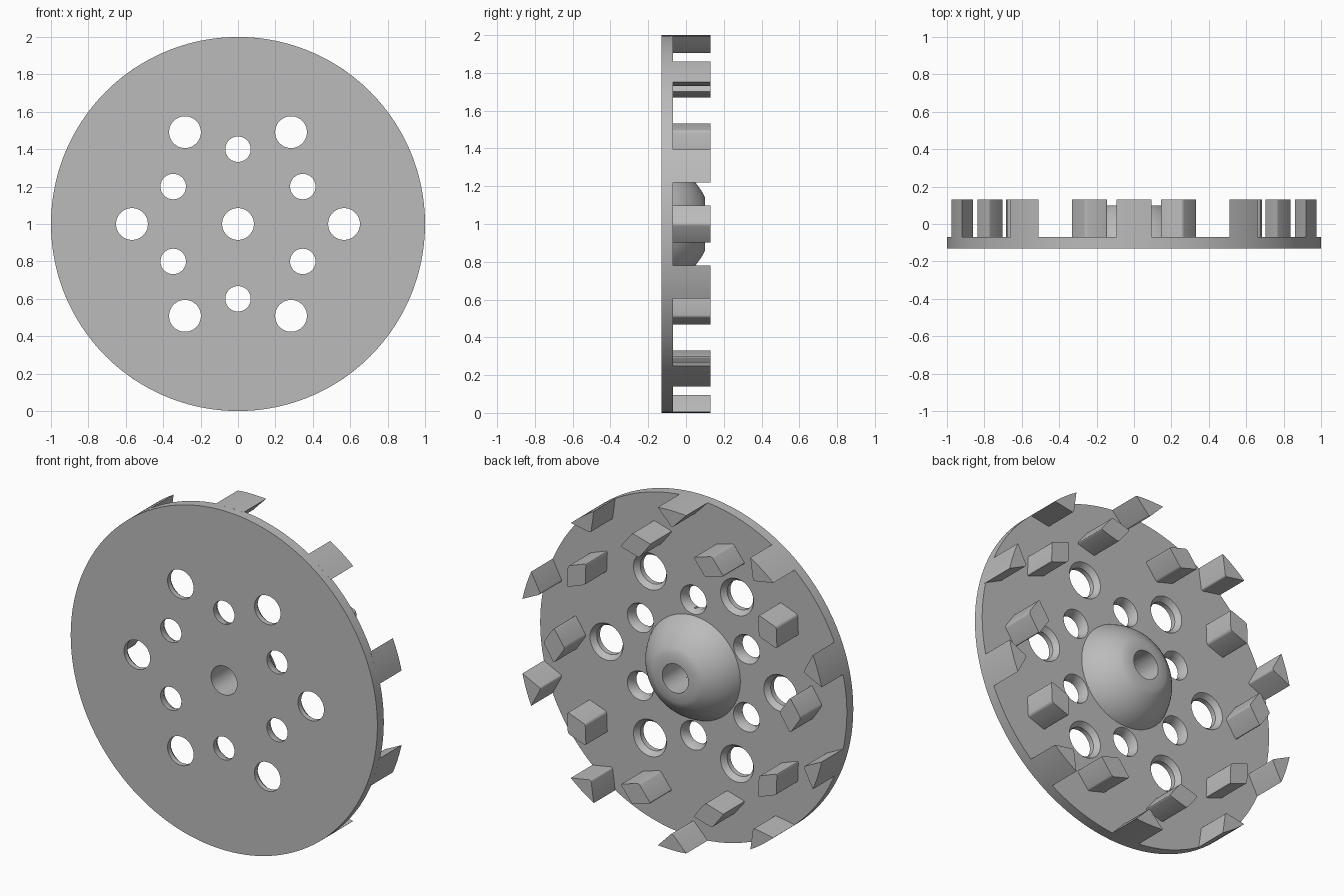
import bpy
import bmesh
from math import sin, cos, pi, radians, sqrt
from mathutils import Matrix, Vector

cube = bpy.data.objects.get("Cube")
if cube:
    bpy.data.objects.remove(cube, do_unlink=True)

BACK, FRONT, TIP = -0.07, -0.13, 0.13   # plate back, plate front, tooth tip (y)
CENTRE = Vector((0, 0, 1))

steel = bpy.data.materials.new("grey_steel")
steel.use_nodes = True
colour = (0.5, 0.5, 0.5, 1)
steel.diffuse_color = colour
steel.node_tree.nodes["Principled BSDF"].inputs["Base Color"].default_value = colour


def polar(r, degrees):
    a = radians(degrees)
    return Vector((r * cos(a), 0, r * sin(a)))


def finish(name, bm):
    """Turn a bmesh into a named object with the steel material."""
    bmesh.ops.recalc_face_normals(bm, faces=bm.faces)
    mesh = bpy.data.meshes.new(name)
    bm.to_mesh(mesh)
    bm.free()
    mesh.materials.append(steel)
    ob = bpy.data.objects.new(name, mesh)
    bpy.context.collection.objects.link(ob)
    return ob


def lathe(name, profile, place=CENTRE, steps=48):
    """Spin a closed (radius, y) profile about the y axis."""
    bm = bmesh.new()
    verts = [bm.verts.new((r, y, 0)) for r, y in profile]
    edges = [bm.edges.new((a, b)) for a, b in zip(verts, verts[1:] + verts[:1])]
    bmesh.ops.spin(bm, geom=verts + edges, cent=(0, 0, 0), axis=(0, 1, 0),
                   angle=2 * pi, steps=steps)
    bmesh.ops.remove_doubles(bm, verts=bm.verts, dist=1e-5)
    bmesh.ops.dissolve_degenerate(bm, edges=bm.edges, dist=1e-5)
    bmesh.ops.translate(bm, verts=bm.verts, vec=place)
    return finish(name, bm)


def tooth(name, outline, rounded, degrees):
    """Extrude a (radial, sideways) outline from the plate; round its first corners."""
    bm = bmesh.new()
    face = bm.faces.new([bm.verts.new((r, BACK - 0.01, s)) for r, s in outline])
    corners = list(face.verts)[:rounded]
    new = bmesh.ops.extrude_face_region(bm, geom=[face], use_keep_orig=True)["geom"]
    tips = [g for g in new if isinstance(g, bmesh.types.BMVert)]
    for v in tips:
        v.co.y = TIP
    sides = [e for v in corners for e in v.link_edges if e.other_vert(v) in tips]
    bmesh.ops.bevel(bm, geom=sides, offset=0.012, segments=4, profile=0.5,
                    affect='EDGES')
    turn = Matrix.Rotation(-radians(degrees), 4, 'Y')
    bmesh.ops.transform(bm, verts=bm.verts, matrix=Matrix.Translation(CENTRE) @ turn)
    return finish(name, bm)


def hole_cutter(name, r, wide, place):
    """Drill with a countersink that opens towards the back."""
    past = 0.05
    return lathe(name, [(0, FRONT - past), (r, FRONT - past), (r, BACK - 0.03),
                        (wide, BACK), (wide, BACK + past), (0, BACK + past)],
                 CENTRE + place)


# Round plate
plate = lathe("plate", [(0, FRONT), (1, FRONT), (1, BACK), (0, BACK)], steps=120)

# Drilled holes: centre bore, outer six, inner six
cutters = [hole_cutter("bore_cutter", 0.085, 0.085, Vector())]
for k in range(6):
    cutters.append(hole_cutter("large_cutter", 0.085, 0.108, polar(0.567, 60 * k)))
    cutters.append(hole_cutter("small_cutter", 0.068, 0.085, polar(0.4, 60 * k + 30)))
for cutter in cutters:
    cutter.hide_render = True
    cut = plate.modifiers.new("hole", 'BOOLEAN')
    cut.operation = 'DIFFERENCE'
    cut.solver = 'EXACT'
    cut.object = cutter
bpy.context.view_layer.update()
depsgraph = bpy.context.evaluated_depsgraph_get()
drilled = bpy.data.meshes.new_from_object(plate.evaluated_get(depsgraph))
plate.modifiers.clear()
plate.data = drilled
for cutter in cutters:
    bpy.data.objects.remove(cutter, do_unlink=True)

# Domed hub with a flat end and a bore
BALL, BALL_Y, STEPS = 0.332, -0.2, 12
dome = []
for i in range(STEPS + 1):
    y = BACK + (0.1 - BACK) * i / STEPS
    dome.append((sqrt(BALL ** 2 - (y - BALL_Y) ** 2), y))
hub = lathe("hub", [(0.085, BACK)] + dome + [(0.085, 0.1)], steps=64)

# Inner diamond teeth and outer teeth flush with the rim
diamond = [(0.70, 0), (0.77, -0.104), (0.84, 0), (0.77, 0.104)]
rim = [(cos(a), sin(a)) for a in (radians(-5.3 + 10.6 * i / 6) for i in range(7))]
wedge = [(0.9, 0)] + rim
parts = [plate, hub]
for k in range(10):
    parts.append(tooth("inner_tooth", diamond, 4, 36 * k))
    parts.append(tooth("outer_tooth", wedge, 1, 36 * k + 18))

# Smooth curved faces, keep edges sharp
bpy.ops.object.select_all(action='DESELECT')
for ob in parts:
    ob.select_set(True)
bpy.context.view_layer.objects.active = plate
bpy.ops.object.shade_smooth_by_angle(angle=radians(30))
